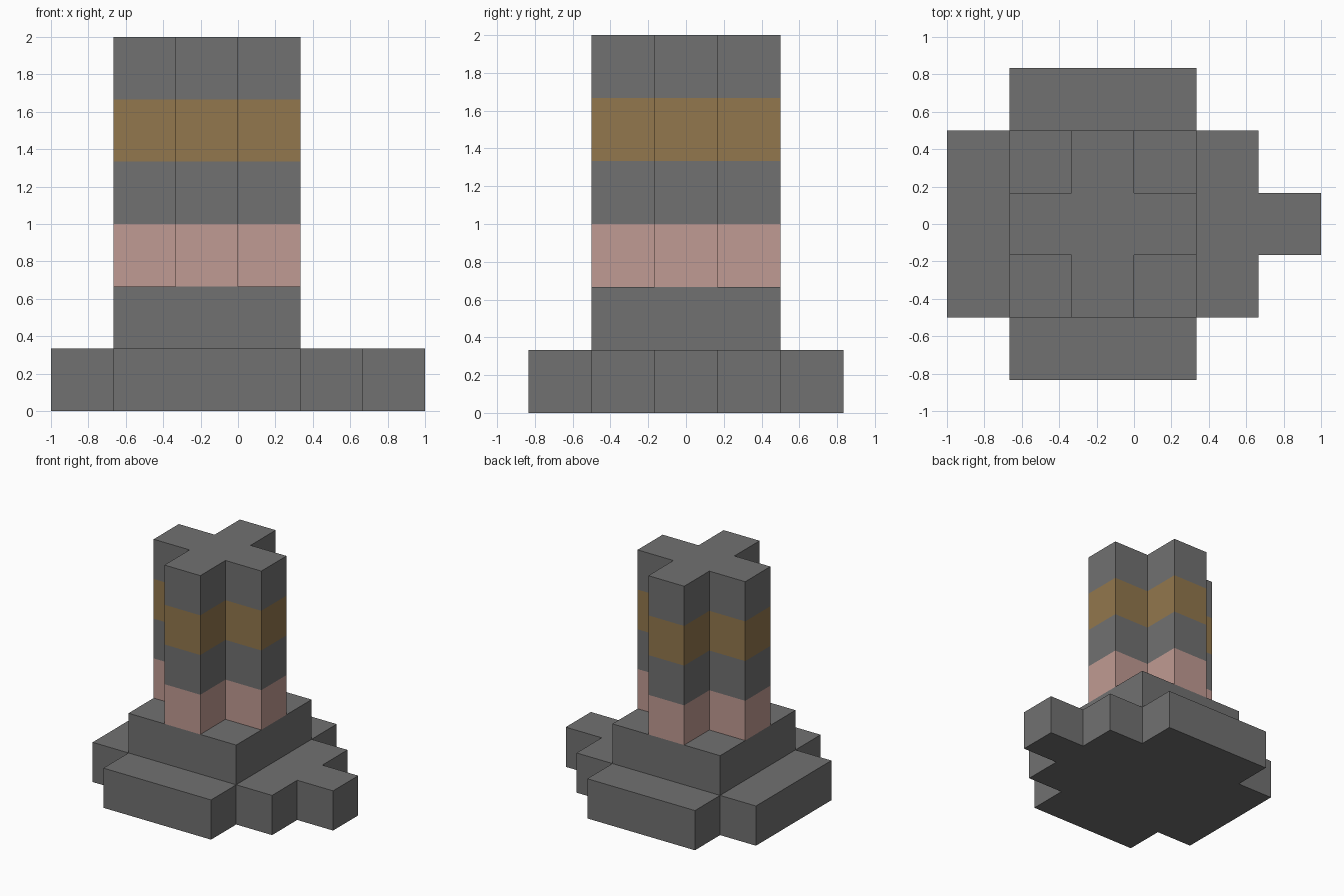
import bpy
import bmesh

cube = bpy.data.objects.get("Cube")
if cube:
    bpy.data.objects.remove(cube, do_unlink=True)

U = 1 / 3  # block size


def material(name, srgb):
    col = [((c / 255 + 0.055) / 1.055) ** 2.4 for c in srgb] + [1]
    mat = bpy.data.materials.new(name)
    mat.use_nodes = True
    mat.diffuse_color = col
    mat.node_tree.nodes["Principled BSDF"].inputs["Base Color"].default_value = col
    return mat


STONE = material("grey stone", (113, 113, 113))
PINK = material("pale pink", (192, 155, 147))
BROWN = material("ochre brown", (146, 119, 77))

# Block plans, back row first
EMPTY = ["......"] * 5
SLAB = [".###..",
        "#####.",
        "######",
        "#####.",
        ".###.."]
PLINTH = ["......",
          ".###..",
          ".###..",
          ".###..",
          "......"]
CROSS = ["......",
         "..#...",
         ".###..",
         "..#...",
         "......"]


def blocks(plan):
    return {(x, 4 - r) for r, row in enumerate(plan)
            for x, mark in enumerate(row) if mark == "#"}


def part(name, plan, level, bands, above=EMPTY, below=EMPTY):
    """Stack one block layer per band, keeping only the exposed faces."""
    cells, roof, floor = blocks(plan), blocks(above), blocks(below)
    mats = list(dict.fromkeys(bands))
    bm = bmesh.new()

    def quad(corners, mat):
        face = bm.faces.new([bm.verts.new(((x - 3) * U, (y - 2.5) * U, z * U))
                             for x, y, z in corners])
        face.material_index = mats.index(mat)

    for x, y in cells:
        ring = [(x, y), (x + 1, y), (x + 1, y + 1), (x, y + 1)]
        sides = [(x, y - 1), (x + 1, y), (x, y + 1), (x - 1, y)]
        for i, mat in enumerate(bands):
            z = level + i
            for k, neighbour in enumerate(sides):
                if neighbour not in cells:
                    a, b = ring[k], ring[(k + 1) % 4]
                    quad([(*a, z), (*b, z), (*b, z + 1), (*a, z + 1)], mat)
        if (x, y) not in roof:
            quad([(*p, level + len(bands)) for p in ring], bands[-1])
        if (x, y) not in floor:
            quad([(*p, level) for p in reversed(ring)], bands[0])

    # Join the blocks into large flat faces
    bmesh.ops.remove_doubles(bm, verts=bm.verts, dist=0.001)
    bmesh.ops.dissolve_limit(bm, angle_limit=0.01, verts=bm.verts,
                             edges=bm.edges, delimit={"MATERIAL"})
    mesh = bpy.data.meshes.new(name)
    bm.to_mesh(mesh)
    bm.free()
    for mat in mats:
        mesh.materials.append(mat)
    bpy.context.collection.objects.link(bpy.data.objects.new(name, mesh))


part("base_slab", SLAB, 0, [STONE], above=PLINTH)
part("plinth", PLINTH, 1, [STONE], above=CROSS, below=SLAB)
part("banded_cross_column", CROSS, 2, [PINK, STONE, BROWN, STONE], below=PLINTH)
